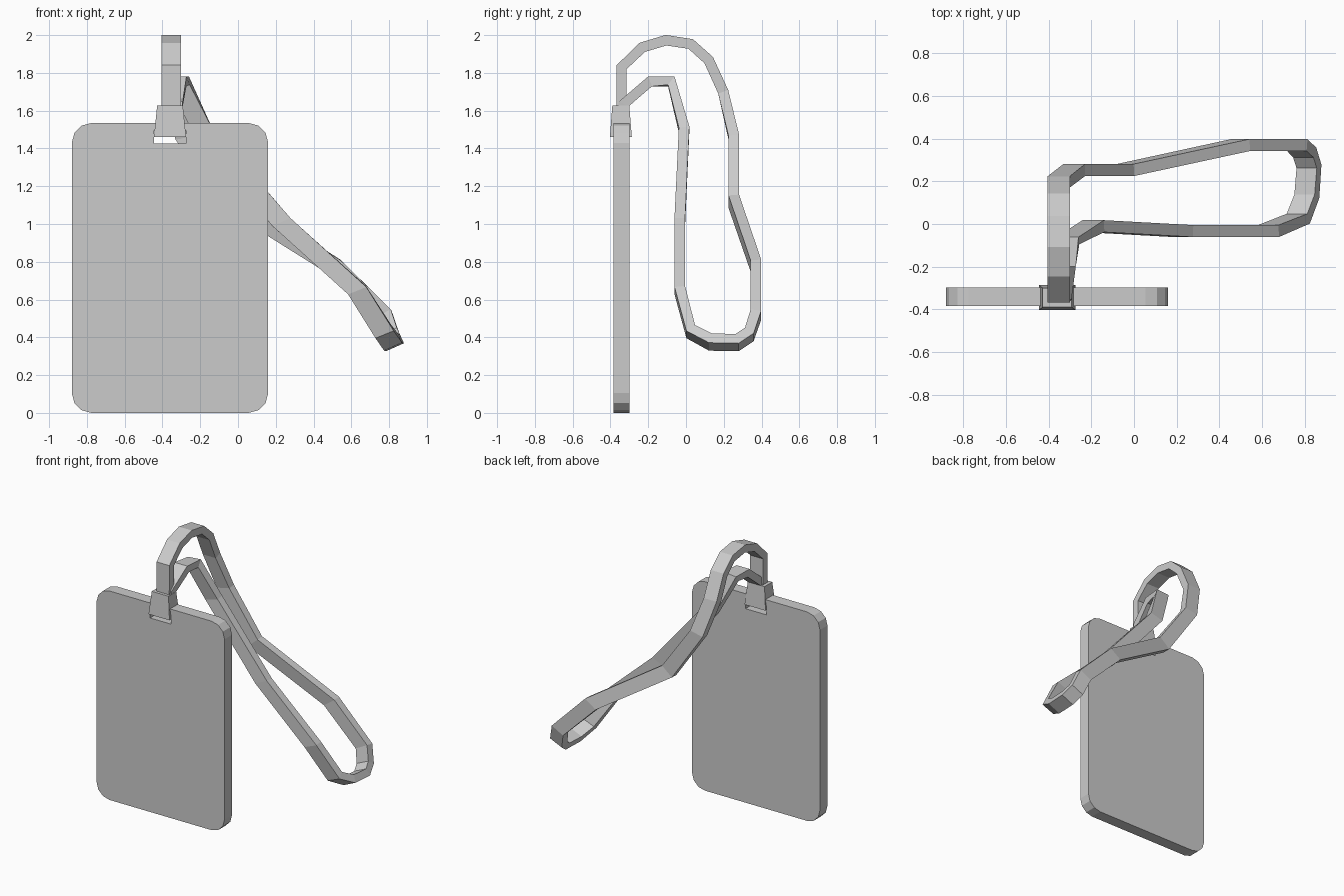
import bpy, bmesh
from math import sin, cos, radians, pi
from mathutils import Vector

if "Cube" in bpy.data.objects:
    bpy.data.objects.remove(bpy.data.objects["Cube"])


def make(name, verts, faces):
    mesh = bpy.data.meshes.new(name)
    mesh.from_pydata(verts, [], faces)
    bm = bmesh.new()
    bm.from_mesh(mesh)
    bmesh.ops.recalc_face_normals(bm, faces=bm.faces)
    bm.to_mesh(mesh)
    bm.free()
    ob = bpy.data.objects.new(name, mesh)
    bpy.context.collection.objects.link(ob)
    return ob


def skin(name, rings):
    """Join equal-length rings of points with side faces and end caps."""
    n = len(rings[0])
    faces = [(i * n + j, i * n + (j + 1) % n, (i + 1) * n + (j + 1) % n, (i + 1) * n + j)
             for i in range(len(rings) - 1) for j in range(n)]
    last = (len(rings) - 1) * n
    faces += [tuple(range(n))[::-1], tuple(range(last, last + n))]
    return make(name, [p for r in rings for p in r], faces)


def rect(cx, cy, hx, hy, z):
    return [(cx + sx * hx, cy + sy * hy, z) for sx, sy in ((-1, -1), (1, -1), (1, 1), (-1, 1))]


# Card holder with rounded corners
x0, x1, z0, z1, r = -0.88, 0.16, 0.0, 1.535, 0.105
corners = [(x1 - r, z1 - r), (x0 + r, z1 - r), (x0 + r, z0 + r), (x1 - r, z0 + r)]
outline = [(cx + r * cos(q * pi / 2 + k * pi / 6), cz + r * sin(q * pi / 2 + k * pi / 6))
           for q, (cx, cz) in enumerate(corners) for k in range(4)]
card = skin("card_holder", [[(x, y, z) for x, z in outline] for y in (-0.385, -0.298)])

# Slot through the card
cutter = skin("slot_cutter", [rect(-0.36, -0.34, 0.085, 0.2, z) for z in (1.425, 1.495)])
cutter.hide_render = True
cutter.hide_set(True)
cut = card.modifiers.new("slot", 'BOOLEAN')
cut.operation = 'DIFFERENCE'
cut.object = cutter
cut.solver = 'EXACT'

# Tapered clasp straddling the card top
skin("clasp", [rect(-0.36, -0.345, 0.085, 0.058, 1.46),
               rect(-0.36, -0.345, 0.068, 0.045, 1.627)])

# Strap path: x, y, z and tilt of the width direction in degrees
path = [
    (-0.353, -0.341, 1.55, 0), (-0.353, -0.341, 1.83, 0), (-0.353, -0.232, 1.935, 0),
    (-0.353, -0.106, 1.973, 0), (-0.353, 0.025, 1.953, 0), (-0.353, 0.12, 1.868, 0),
    (-0.353, 0.197, 1.70, 0), (-0.28, 0.253, 1.46, 12), (-0.04, 0.253, 1.12, 40),
    (0.50, 0.37, 0.78, 35), (0.765, 0.37, 0.52, 28), (0.80, 0.335, 0.415, 24),
    (0.82, 0.27, 0.372, 24), (0.81, 0.13, 0.375, 24), (0.77, 0.025, 0.43, 22),
    (0.63, -0.033, 0.65, 22), (0.23, -0.033, 1.01, 24), (-0.19, -0.01, 1.50, 15),
    (-0.31, -0.078, 1.755, 5), (-0.325, -0.19, 1.755, 0), (-0.345, -0.33, 1.635, 0),
    (-0.353, -0.345, 1.55, 0),
]
pts = [Vector(p[:3]) for p in path]
rings = []
for i, p in enumerate(pts):
    a = (p - pts[max(i - 1, 0)]).normalized()
    b = (pts[min(i + 1, len(pts) - 1)] - p).normalized()
    tilt = radians(path[i][3])
    w = Vector((cos(tilt), 0, sin(tilt)))
    t = (a + b).normalized()
    n = t.cross(w).normalized() * 0.028
    w = w * 0.052
    rings.append([p - w - n, p + w - n, p + w + n, p - w + n])
skin("strap", rings)
